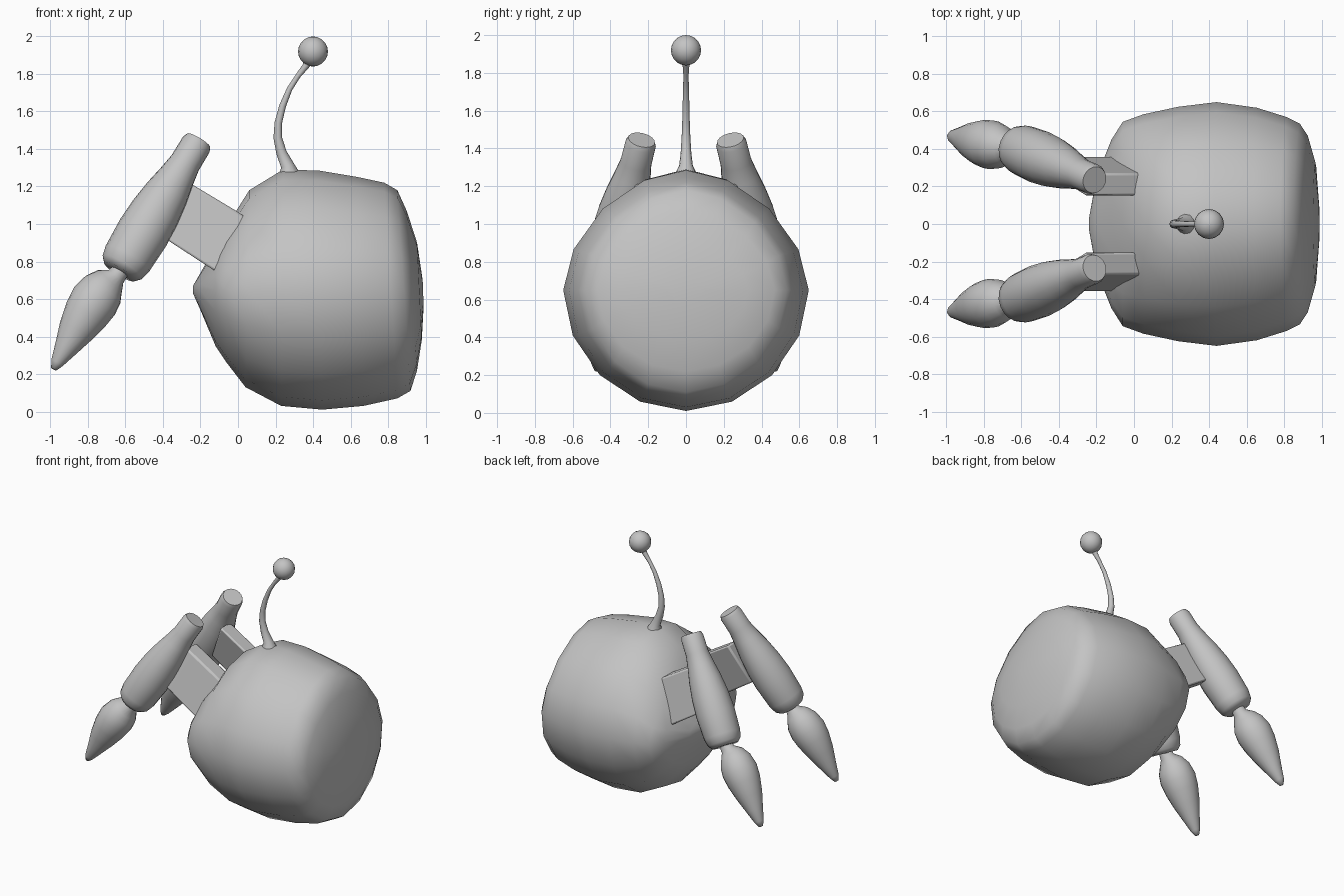
import bpy, bmesh, math
from mathutils import Vector

if "Cube" in bpy.data.objects:
    bpy.data.objects.remove(bpy.data.objects["Cube"])

grey = bpy.data.materials.new("plain_grey")
grey.diffuse_color = (0.55, 0.55, 0.55, 1)
grey.use_nodes = True
grey.node_tree.nodes["Principled BSDF"].inputs["Base Color"].default_value = grey.diffuse_color


def make(name, rings, angle):
    """Skin a list of equal-length vertex rings and close both ends."""
    bm = bmesh.new()
    vs = [[bm.verts.new(p) for p in r] for r in rings]
    n = len(vs[0])
    for a, b in zip(vs, vs[1:]):
        for i in range(n):
            j = (i + 1) % n
            bm.faces.new((a[i], a[j], b[j], b[i]))
    bm.faces.new(vs[0][::-1])
    bm.faces.new(vs[-1])
    bmesh.ops.recalc_face_normals(bm, faces=bm.faces)
    me = bpy.data.meshes.new(name)
    bm.to_mesh(me)
    bm.free()
    me.materials.append(grey)
    ob = bpy.data.objects.new(name, me)
    bpy.context.collection.objects.link(ob)
    bpy.ops.object.select_all(action='DESELECT')
    ob.select_set(True)
    bpy.context.view_layer.objects.active = ob
    bpy.ops.object.shade_smooth_by_angle(angle=math.radians(angle))
    return ob


def tube(name, path, n=20, angle=50):
    """Round tube through (x, y, z, radius) points."""
    pts = [Vector(p[:3]) for p in path]
    rings = []
    for k, p in enumerate(pts):
        t = (pts[min(k + 1, len(pts) - 1)] - pts[max(k - 1, 0)]).normalized()
        u = t.cross(Vector((0, 1, 0))).normalized()
        v = t.cross(u)
        rings.append([p + path[k][3] * (u * math.cos(2 * math.pi * i / n) +
                                        v * math.sin(2 * math.pi * i / n)) for i in range(n)])
    return make(name, rings, angle)


def along(a, b, stations):
    """Straight path from a to b with (fraction, radius) stations."""
    a, b = Vector(a), Vector(b)
    return [(*a.lerp(b, s), r) for s, r in stations]


# Body: sections along x as top x, top z, bottom x, bottom z, half width
sections = [(-.24, .67, -.24, .63, .03), (-.20, .74, -.20, .54, .25),
            (-.12, .88, -.12, .35, .45), (-.06, .99, -.06, .26, .545),
            (.06, 1.18, .04, .13, .585), (.24, 1.29, .23, .03, .625),
            (.43, 1.285, .45, .01, .65), (.64, 1.25, .67, .03, .62),
            (.78, 1.22, .85, .07, .57), (.85, 1.18, .92, .11, .535),
            (.90, 1.07, .955, .22, .47), (.955, .9, .98, .38, .33),
            (.985, .70, .99, .56, .10)]
rings = []
for xt, zt, xb, zb, w in sections:
    mid = .65
    ring = []
    for i in range(16):
        a = 2 * math.pi * i / 16
        c, s = math.cos(a), math.sin(a)
        q = 1.12 if s > 0 else 1.02
        y = w * math.copysign(abs(c) ** q, c)
        z = mid + ((zt - mid) if s > 0 else (mid - zb)) * math.copysign(abs(s) ** q, s)
        f = (z - zb) / (zt - zb)
        ring.append((xb + (xt - xb) * f, y, z))
    rings.append(ring)
make("body", rings, 80)

# Antenna stalk and ball
tube("antenna_stalk", [(.275, 0, 1.24, .07), (.265, 0, 1.31, .036), (.232, 0, 1.38, .028),
                       (.212, 0, 1.46, .023), (.215, 0, 1.54, .02), (.238, 0, 1.63, .018),
                       (.275, 0, 1.72, .015), (.32, 0, 1.79, .014), (.36, 0, 1.84, .018),
                       (.39, 0, 1.9, .03)], 12, 80)
ball = [(.40, 0, 1.92 - .08 * math.cos(math.pi * k / 10), max(.002, .08 * math.sin(math.pi * k / 10)))
        for k in range(11)]
tube("antenna_ball", ball, 16, 80)

for side, s in (("left", 1), ("right", -1)):
    # Upper arm: thick at the bottom, narrow round peg at the top
    tube(side + "_arm", along((-.632, s * .41, .745), (-.21, s * .235, 1.445),
         [(0, .095), (.035, .122), (.1, .135), (.3, .142), (.45, .135), (.6, .118),
          (.72, .098), (.83, .083), (.97, .082), (1, .072)]))
    # Pointed forearm
    tube(side + "_forearm", [(-.983, s * .47, .225, .015), (-.965, s * .467, .26, .035),
         (-.92, s * .457, .335, .062), (-.865, s * .445, .43, .097), (-.81, s * .433, .52, .122),
         (-.765, s * .423, .59, .131), (-.72, s * .413, .65, .118), (-.685, s * .408, .69, .09),
         (-.65, s * .405, .72, .052), (-.62, s * .402, .76, .045)], 20, 70)
    # Flat shoulder strut, leaning outward towards its lower edge
    def slab(top, bottom):
        (xt, zt), (xb, zb) = top, bottom
        return [(xt, s * .15, zt), (xt, s * .27, zt), (xb, s * .36, zb), (xb, s * .24, zb)]
    strut = make(side + "_shoulder", [slab((-.26, 1.22), (-.40, .93)),
                                      slab((-.01, 1.07), (-.17, .78)),
                                      slab((.10, 1.0), (-.06, .71))], 40)
    bev = strut.modifiers.new("soft_edges", 'BEVEL')
    bev.width = .012
    bev.segments = 2
